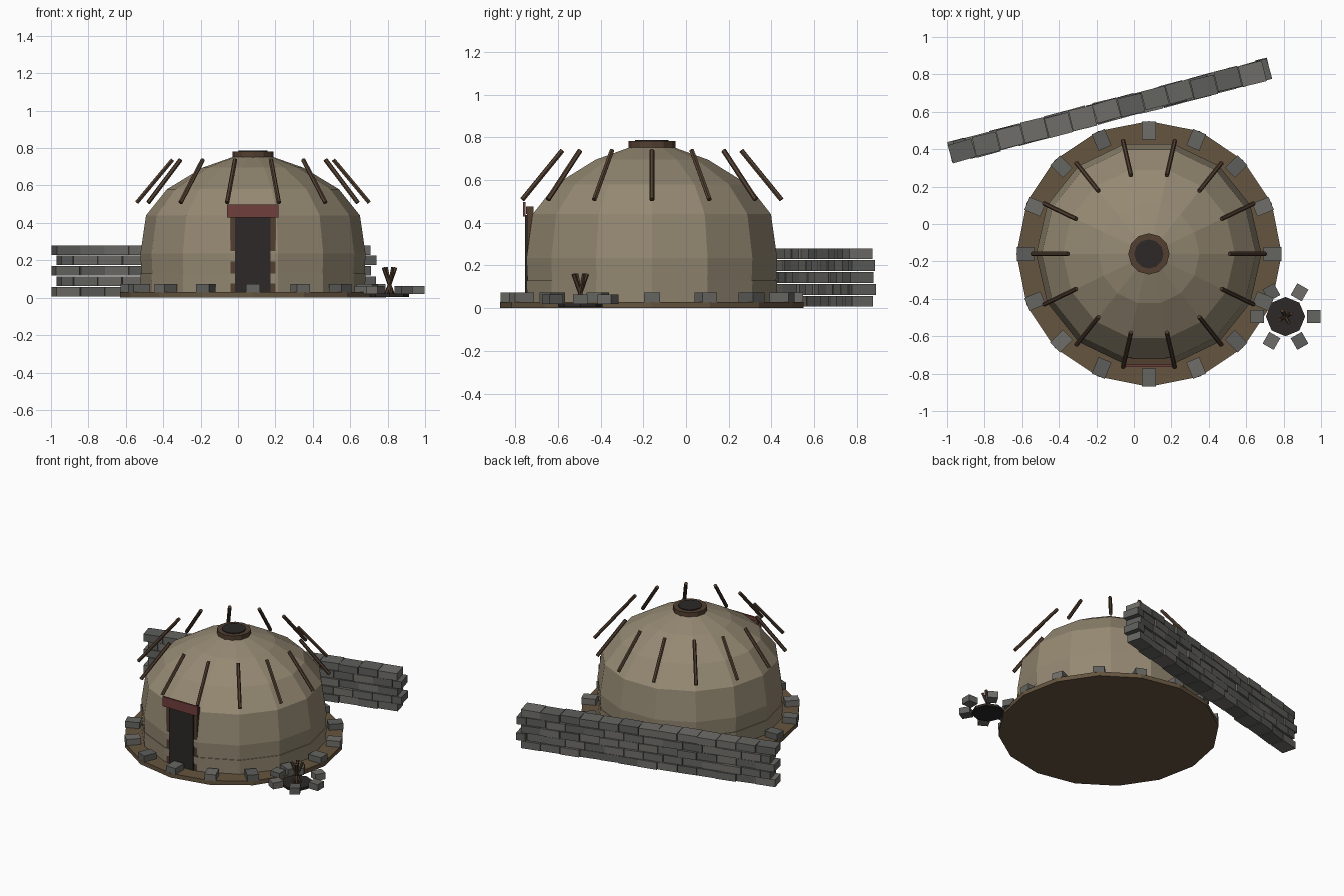
import bpy, math, random
from mathutils import Vector, Matrix

if "Cube" in bpy.data.objects:
    bpy.data.objects.remove(bpy.data.objects["Cube"])

random.seed(4)
CX, CY = 0.08, -0.16


def mat(name, r, g, b):
    m = bpy.data.materials.new(name)
    m.diffuse_color = (r, g, b, 1)
    m.use_nodes = True
    m.node_tree.nodes["Principled BSDF"].inputs["Base Color"].default_value = m.diffuse_color
    return m


HIDE = mat("hide", 0.30, 0.25, 0.17)
EARTH = mat("earth", 0.13, 0.09, 0.05)
WOOD = mat("wood", 0.085, 0.05, 0.03)
DARK = mat("dark", 0.025, 0.022, 0.02)
RED = mat("red_cloth", 0.16, 0.05, 0.045)
STONES = [mat("stone_a", 0.13, 0.13, 0.12), mat("stone_b", 0.16, 0.155, 0.14), mat("stone_c", 0.11, 0.11, 0.105)]


def mesh(name, verts, faces, material):
    me = bpy.data.meshes.new(name)
    me.from_pydata(verts, [], faces)
    me.materials.append(material)
    ob = bpy.data.objects.new(name, me)
    bpy.context.collection.objects.link(ob)
    return ob


def lathe(name, profile, n, material, cx=CX, cy=CY):
    """Closed faceted solid turned around a vertical axis."""
    verts = [(cx + r * math.cos(2 * math.pi * k / n), cy + r * math.sin(2 * math.pi * k / n), z)
             for r, z in profile for k in range(n)]
    faces = [(i * n + k, i * n + (k + 1) % n, (i + 1) * n + (k + 1) % n, (i + 1) * n + k)
             for i in range(len(profile) - 1) for k in range(n)]
    faces.append(tuple(reversed(range(n))))
    faces.append(tuple(range((len(profile) - 1) * n, len(profile) * n)))
    return mesh(name, verts, faces, material)


def box(name, center, size, material, angle=0.0):
    rot = Matrix.Rotation(angle, 3, 'Z')
    c = Vector(center)
    verts = [c + rot @ Vector((x * size[0] / 2, y * size[1] / 2, z * size[2] / 2))
             for z in (-1, 1) for x, y in ((-1, -1), (1, -1), (1, 1), (-1, 1))]
    faces = [(3, 2, 1, 0), (4, 5, 6, 7), (0, 1, 5, 4), (1, 2, 6, 5), (2, 3, 7, 6), (3, 0, 4, 7)]
    return mesh(name, verts, faces, material)


def rod(name, a, b, r, material, n=6):
    a, b = Vector(a), Vector(b)
    q = (b - a).to_track_quat('Z', 'Y')
    ring = [q @ Vector((r * math.cos(2 * math.pi * k / n), r * math.sin(2 * math.pi * k / n), 0)) for k in range(n)]
    faces = [(k, (k + 1) % n, n + (k + 1) % n, n + k) for k in range(n)]
    faces += [tuple(reversed(range(n))), tuple(range(n, 2 * n))]
    return mesh(name, [a + v for v in ring] + [b + v for v in ring], faces, material)


def polar(r, a, z, cx=CX, cy=CY):
    return (cx + r * math.cos(a), cy + r * math.sin(a), z)


# Earth floor, hide dome, lower skirt
lathe("earth_base", [(0.71, 0.0), (0.71, 0.03)], 16, EARTH)
lathe("hide_dome", [(0.592, 0.02), (0.602, 0.235), (0.572, 0.44), (0.46, 0.58),
                    (0.27, 0.695), (0.10, 0.755)], 14, HIDE)
lathe("dome_skirt", [(0.598, 0.02), (0.602, 0.13)], 14, HIDE)

# Smoke hole
lathe("smoke_ring", [(0.11, 0.745), (0.11, 0.782)], 12, WOOD)
lathe("smoke_hole", [(0.078, 0.76), (0.078, 0.788)], 12, DARK)

# Leaning poles around the roof
for i in range(14):
    a = 2 * math.pi * i / 14
    rod("roof_pole", polar(0.622, a, 0.508), polar(0.43, a, 0.738), 0.012, WOOD)

# Stones weighing down the rim
for i in range(16):
    a = 2 * math.pi * i / 16
    box("rim_stone", polar(0.66, a, 0.05), (0.095, 0.075, 0.045), STONES[i % 3], a)

# Doorway
box("door_opening", (CX, -0.735, 0.23), (0.19, 0.036, 0.41), DARK)
for s in (-1, 1):
    box("door_post", (CX + s * 0.107, -0.73, 0.245), (0.027, 0.03, 0.46), WOOD)
box("door_beam", (CX, -0.735, 0.458), (0.25, 0.03, 0.035), WOOD)
box("door_cloth", (CX, -0.758, 0.463), (0.275, 0.012, 0.068), RED)

# Fire pit with stones and sticks
FX, FY = 0.81, -0.495
lathe("ash_bed", [(0.105, 0.005), (0.105, 0.022)], 8, DARK, FX, FY)
for i in range(6):
    a = 2 * math.pi * i / 6
    box("fire_stone", polar(0.15, a, 0.041, FX, FY), (0.072, 0.068, 0.045), STONES[i % 3], a)
for i in range(4):
    a = 0.5 + math.pi * i / 2
    rod("fire_stick", polar(0.022, a + math.pi, 0.015, FX, FY), polar(0.036, a, 0.16, FX, FY), 0.010, WOOD)

# Dry stone wall in five staggered courses
ang = math.radians(14.8)
d = Vector((math.cos(ang), math.sin(ang), 0))
side = Vector((-d.y, d.x, 0))
mid = Vector((-0.13, 0.605, 0))
for row in range(5):
    shift = -0.015 if row % 2 == 0 else 0.015
    cuts = [-0.87 + shift + 1.74 * k / 13 for k in range(14)]
    if row % 2:
        cuts = [cuts[0]] + [c - 0.067 for c in cuts[1:]] + [cuts[-1]]
    for x0, x1 in zip(cuts, cuts[1:]):
        c = mid + d * (x0 + x1) / 2 + side * random.uniform(-0.006, 0.006)
        c.z = 0.0325 + row * 0.0555
        box("wall_stone", c, (x1 - x0 - 0.003, random.uniform(0.10, 0.115), 0.051),
            random.choice(STONES), ang + random.uniform(-0.03, 0.03))
